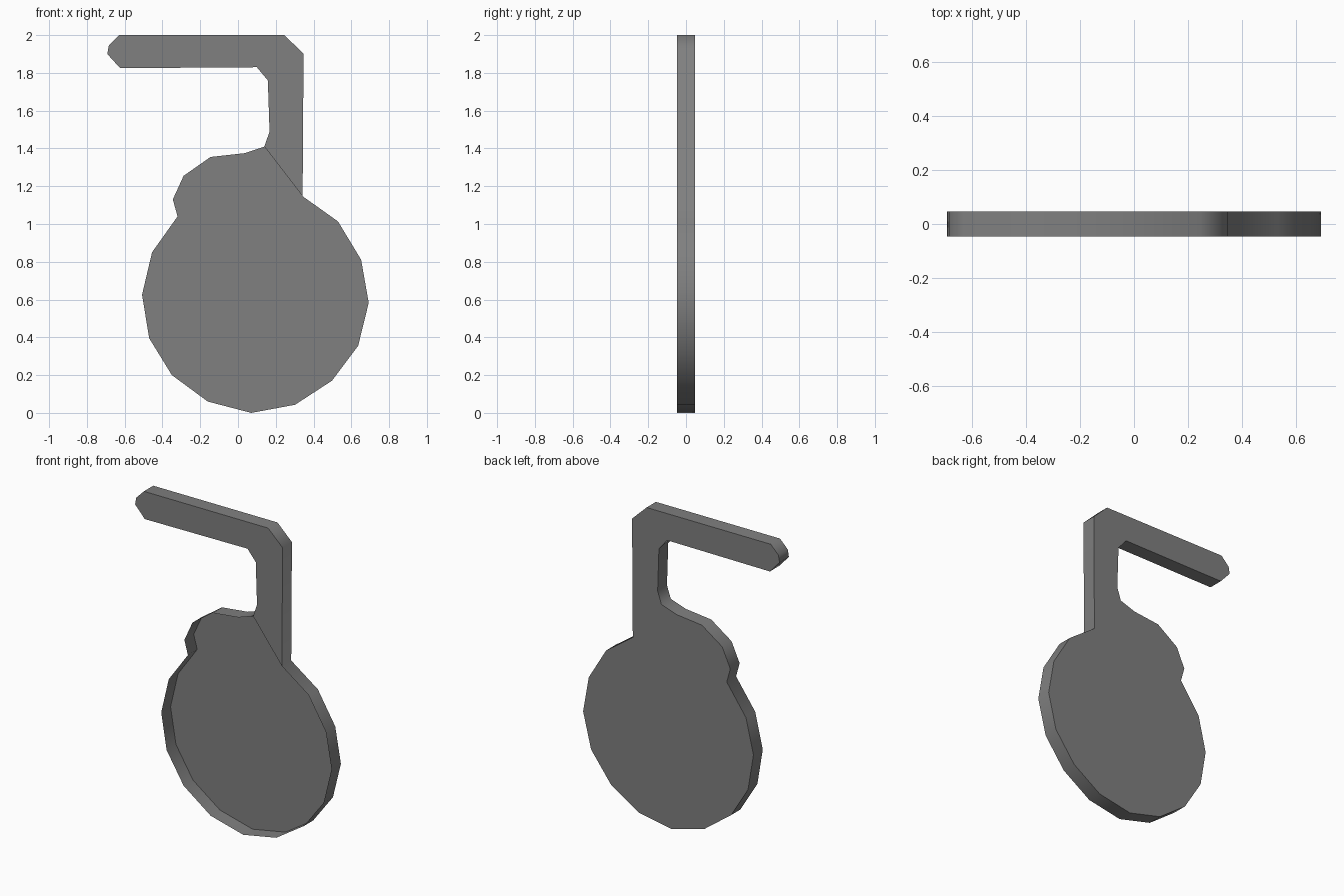
import bpy, bmesh, math

if "Cube" in bpy.data.objects:
    bpy.data.objects.remove(bpy.data.objects["Cube"])

HALF = 0.047  # half the depth of the tray and arm

# Round body outline, from the arm's outer foot clockwise to its inner foot
body = [(0.342, 1.147), (0.53, 1.013), (0.652, 0.81), (0.692, 0.583), (0.636, 0.355),
        (0.497, 0.17), (0.302, 0.043), (0.07, 0), (-0.16, 0.06), (-0.35, 0.20),
        (-0.47, 0.395), (-0.508, 0.625), (-0.455, 0.85), (-0.32, 1.04),
        (-0.345, 1.13), (-0.288, 1.255), (-0.145, 1.355), (0.035, 1.375), (0.14, 1.41)]

# Bent arm outline, from the inner foot round the tip to the outer corner
arm = [(0.167, 1.49), (0.158, 1.76), (0.10, 1.83), (-0.624, 1.825), (-0.692, 1.90),
       (-0.684, 1.945), (-0.63, 2), (0.245, 2), (0.347, 1.902)]

grey = bpy.data.materials.new("mid grey")
grey.use_nodes = True
colour = (0.216, 0.216, 0.216, 1)
grey.diffuse_color = colour
grey.node_tree.nodes["Principled BSDF"].inputs["Base Color"].default_value = colour

# Rim and back of the tray and arm
bm = bmesh.new()
outline = body + arm
front = [bm.verts.new((x, -HALF, z)) for x, z in outline]
back = [bm.verts.new((x, HALF, z)) for x, z in outline]
n = len(outline)
for i in range(n):
    j = (i + 1) % n
    bm.faces.new((front[i], front[j], back[j], back[i]))
bm.faces.new(back)

# Front of the arm only: the round body is an open tray
arm_front = front[len(body) - 1:] + front[:1]
bm.faces.new(arm_front[::-1])

mesh = bpy.data.meshes.new("open_tray_with_arm")
bm.to_mesh(mesh)
bm.free()
mesh.materials.append(grey)
tray = bpy.data.objects.new("open_tray_with_arm", mesh)
bpy.context.collection.objects.link(tray)

# Smooth rim with sharp borders on the flat faces
bpy.ops.object.select_all(action="DESELECT")
tray.select_set(True)
bpy.context.view_layer.objects.active = tray
bpy.ops.object.shade_smooth_by_angle(angle=math.radians(75))
